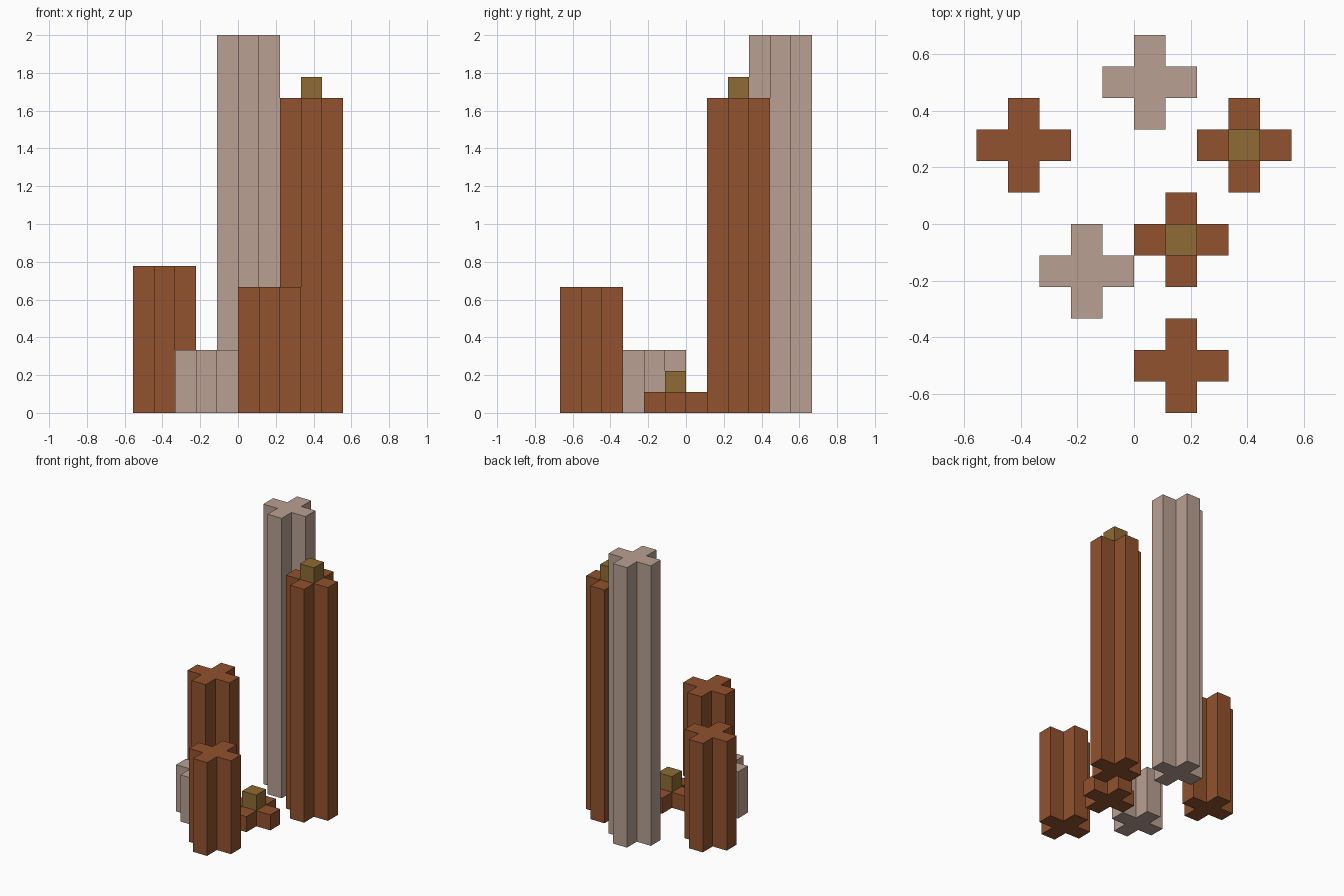
import bpy
import bmesh

cube = bpy.data.objects.get("Cube")
if cube:
    bpy.data.objects.remove(cube, do_unlink=True)

U = 1 / 9  # grid unit: the width of one arm


def material(name, rgb):
    """Flat material from 0-255 display values, converted to linear."""
    lin = [((c / 255 + 0.055) / 1.055) ** 2.4 for c in rgb]
    mat = bpy.data.materials.new(name)
    mat.use_nodes = True
    mat.diffuse_color = (*lin, 1)
    mat.node_tree.nodes["Principled BSDF"].inputs["Base Color"].default_value = (*lin, 1)
    return mat


brown = material("rust brown", (146, 82, 46))
grey = material("pale taupe", (185, 160, 146))
olive = material("olive gold", (142, 107, 52))


def prism(name, outline, centre, base, height, mat):
    """Extrude an outline, all measured in grid units."""
    bm = bmesh.new()
    verts = [bm.verts.new((x * U, y * U, 0)) for x, y in outline]
    face = bm.faces.new(verts)
    top = bmesh.ops.extrude_face_region(bm, geom=[face])["geom"]
    moved = [v for v in top if isinstance(v, bmesh.types.BMVert)]
    bmesh.ops.translate(bm, verts=moved, vec=(0, 0, height * U))
    bmesh.ops.recalc_face_normals(bm, faces=bm.faces)
    mesh = bpy.data.meshes.new(name)
    bm.to_mesh(mesh)
    bm.free()
    mesh.materials.append(mat)
    obj = bpy.data.objects.new(name, mesh)
    obj.location = (centre[0] * U, centre[1] * U, base * U)
    bpy.context.collection.objects.link(obj)


# Plus-shaped outline: one arm turned four times
arm = [(1.5, -0.5), (1.5, 0.5), (0.5, 0.5)]
cross = []
for _ in range(4):
    cross += arm
    arm = [(-y, x) for x, y in arm]
square = [(-0.5, -0.5), (0.5, -0.5), (0.5, 0.5), (-0.5, 0.5)]

# Pillars: name, centre, height, material, has a cap block
pillars = [
    ("tall_back_pillar", (0.5, 4.5), 18, grey, False),
    ("right_pillar", (-3.5, 2.5), 7, brown, False),
    ("left_pillar", (3.5, 2.5), 15, brown, True),
    ("low_middle_pillar", (1.5, -0.5), 1, brown, True),
    ("short_pillar", (-1.5, -1.5), 3, grey, False),
    ("front_pillar", (1.5, -4.5), 6, brown, False),
]
for name, centre, height, mat, capped in pillars:
    prism(name, cross, centre, 0, height, mat)
    if capped:
        prism(name + "_cap", square, centre, height, 1, olive)
